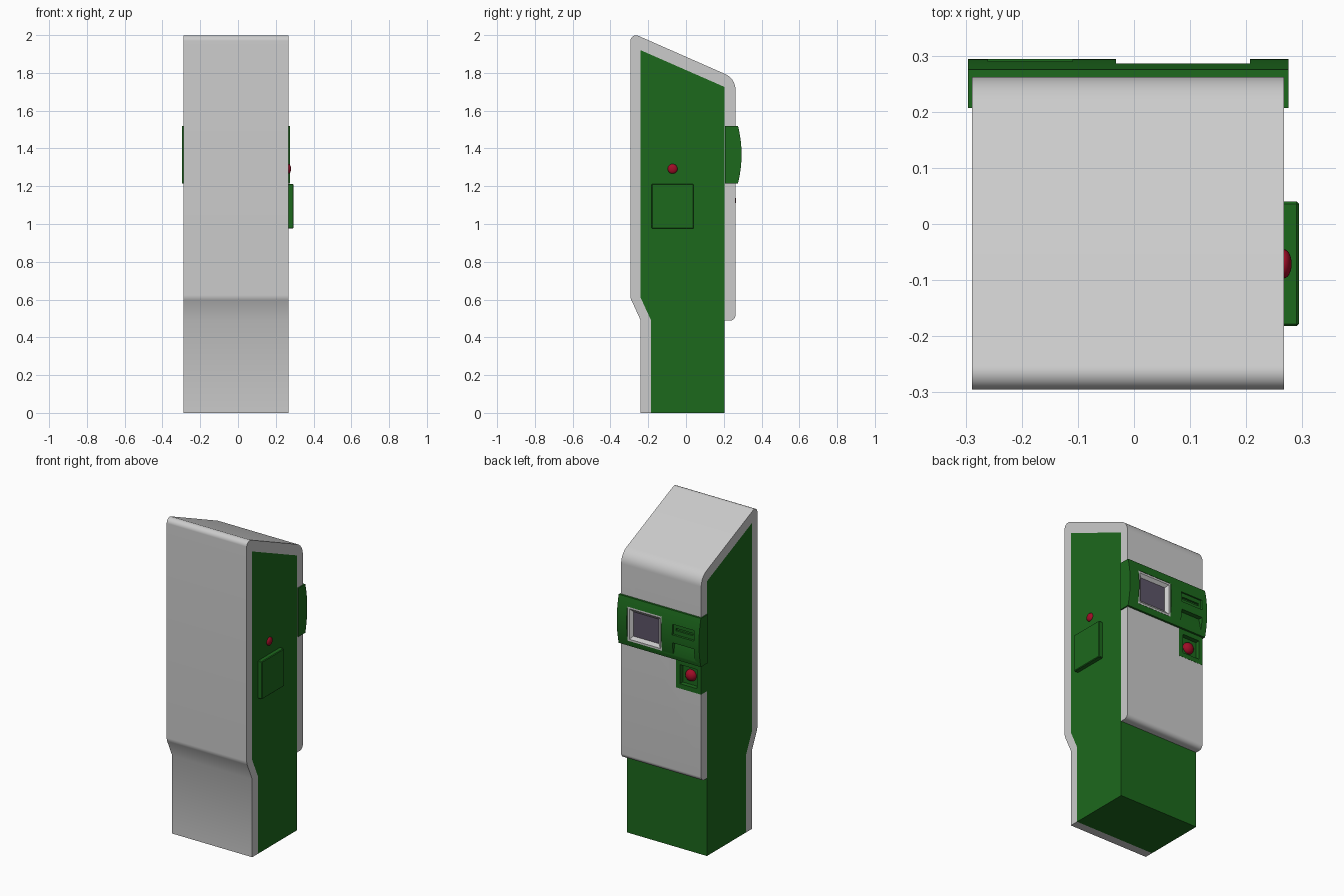
import bpy, bmesh, math
from mathutils import Vector

if "Cube" in bpy.data.objects:
    bpy.data.objects.remove(bpy.data.objects["Cube"])


def material(name, rgb):
    m = bpy.data.materials.new(name)
    m.diffuse_color = (*rgb, 1)
    m.use_nodes = True
    m.node_tree.nodes["Principled BSDF"].inputs["Base Color"].default_value = m.diffuse_color
    return m


GREEN = material("green", (0.012, 0.14, 0.012))
RED = material("red", (0.35, 0.004, 0.02))
DARK = material("dark_glass", (0.11, 0.09, 0.14))
X0, X1 = -0.289, 0.267


def finish(bm, name, mat=None):
    bmesh.ops.recalc_face_normals(bm, faces=bm.faces)
    me = bpy.data.meshes.new(name)
    bm.to_mesh(me)
    bm.free()
    ob = bpy.data.objects.new(name, me)
    bpy.context.collection.objects.link(ob)
    if mat:
        me.materials.append(mat)
    return ob


def prism(name, profile, x0, x1, mat=None):
    """Extrude a (y, z) profile along x."""
    bm = bmesh.new()
    face = bm.faces.new([bm.verts.new((x0, y, z)) for y, z in profile])
    ext = bmesh.ops.extrude_face_region(bm, geom=[face])
    verts = [v for v in ext["geom"] if isinstance(v, bmesh.types.BMVert)]
    bmesh.ops.translate(bm, verts=verts, vec=(x1 - x0, 0, 0))
    return finish(bm, name, mat)


def box(name, x, y, z, mat=None):
    return prism(name, [(y[0], z[0]), (y[1], z[0]), (y[1], z[1]), (y[0], z[1])], x[0], x[1], mat)


def fillet(points, n=8):
    """Round the corners of a profile; each point is (y, z, radius)."""
    out = []
    for i, (y, z, r) in enumerate(points):
        p = Vector((y, z))
        if r == 0:
            out.append(p)
            continue
        a = (Vector(points[i - 1][:2]) - p).normalized()
        b = (Vector(points[(i + 1) % len(points)][:2]) - p).normalized()
        half = a.angle(b) / 2
        c = p + (a + b).normalized() * r / math.sin(half)
        s, e = p + a * r / math.tan(half) - c, p + b * r / math.tan(half) - c
        for k in range(n + 1):
            out.append(c + s.slerp(e, k / n) if hasattr(s, "slerp") and len(s) > 2
                       else c + s.lerp(e, k / n).normalized() * r)
    return [tuple(p) for p in out]


def activate(ob):
    bpy.ops.object.select_all(action='DESELECT')
    ob.select_set(True)
    bpy.context.view_layer.objects.active = ob


def cut(ob, cutter):
    mod = ob.modifiers.new("cut", 'BOOLEAN')
    mod.operation, mod.solver, mod.object = 'DIFFERENCE', 'EXACT', cutter
    activate(ob)
    bpy.ops.object.modifier_apply(modifier=mod.name)
    bpy.data.objects.remove(cutter)


def smooth(ob):
    activate(ob)
    bpy.ops.object.shade_smooth_by_angle(angle=math.radians(25))


def button(name, loc, scale):
    bm = bmesh.new()
    bmesh.ops.create_uvsphere(bm, u_segments=24, v_segments=12, radius=1)
    bmesh.ops.scale(bm, vec=scale, verts=bm.verts)
    bmesh.ops.translate(bm, vec=loc, verts=bm.verts)
    smooth(finish(bm, name, RED))


# Grey outer shell wrapping front, top and back
inner = [(0.205, 1.725), (-0.24, 1.92), (-0.24, 0.61), (-0.185, 0.49), (-0.185, 0)]
outer = [(-0.24, 0, 0), (-0.24, 0.49, 0), (-0.295, 0.61, 0.06), (-0.295, 2.015, 0.03),
         (0.262, 1.77, 0.09), (0.262, 0.488, 0.03), (0.205, 0.488, 0)]
shell = prism("outer_shell", fillet(outer + [(y, z, 0) for y, z in inner]), X0, X1)

# Green inner cabinet
prism("inner_cabinet", inner + [(0.205, 0)], X0, X1, GREEN)

# Control band with a bowed face
arc = [(0.275 + 0.019 * (1 - t * t), 1.3675 + 0.1525 * t) for t in [k / 8 - 1 for k in range(17)]]
band = prism("control_band", [(0.207, 1.215)] + arc + [(0.207, 1.52)], -0.296, 0.275, GREEN)
SX, SZ = (-0.032, 0.207), (1.25, 1.465)
cut(band, box("screen_cutter", SX, (0.265, 0.32), SZ))
cut(band, box("slot_cutter", (-0.26, -0.11), (0.28, 0.32), (1.375, 1.44)))
cut(band, box("slit_cutter", (-0.245, -0.125), (0.268, 0.32), (1.4, 1.415)))
cut(band, prism("tray_cutter", [(0.32, 1.325), (0.264, 1.325), (0.284, 1.235), (0.32, 1.235)],
                -0.26, -0.11))
smooth(band)

# Sloping screen surround and glass
bm = bmesh.new()
rings = []
for inset, y in ((0, 0.265), (0, 0.284), (0.012, 0.284), (0.032, 0.268)):
    xa, xb, za, zb = SX[0] + inset, SX[1] - inset, SZ[0] + inset, SZ[1] - inset
    rings.append([bm.verts.new((x, y, z)) for x, z in ((xa, za), (xb, za), (xb, zb), (xa, zb))])
for r0, r1 in zip(rings, rings[1:]):
    for k in range(4):
        bm.faces.new((r0[k], r0[(k + 1) % 4], r1[(k + 1) % 4], r1[k]))
finish(bm, "screen_surround")
box("screen_glass", (SX[0] + 0.03, SX[1] - 0.03), (0.262, 0.269), (SZ[0] + 0.03, SZ[1] - 0.03), DARK)

# Recessed push-button panel below the band
PX, PZ = (X0, -0.115), (1.035, 1.215)
cut(shell, box("panel_cutter", (X0 - 0.1, PX[1]), (0.15, 0.4), PZ))
smooth(shell)
panel = box("button_panel", PX, (0.205, 0.263), PZ, GREEN)
cut(panel, box("panel_recess_cutter", (-0.262, -0.142), (0.235, 0.3), (1.065, 1.185)))
button("back_button", (-0.202, 0.236, 1.125), (0.036, 0.03, 0.036))

# Side hatch with a chamfered edge, and side button
hatch = box("side_hatch", (0.26, 0.294), (-0.182, 0.04), (0.975, 1.212), GREEN)
bev = hatch.modifiers.new("chamfer", 'BEVEL')
bev.width, bev.segments = 0.004, 1
button("side_button", (X1, -0.071, 1.292), (0.014, 0.026, 0.026))
